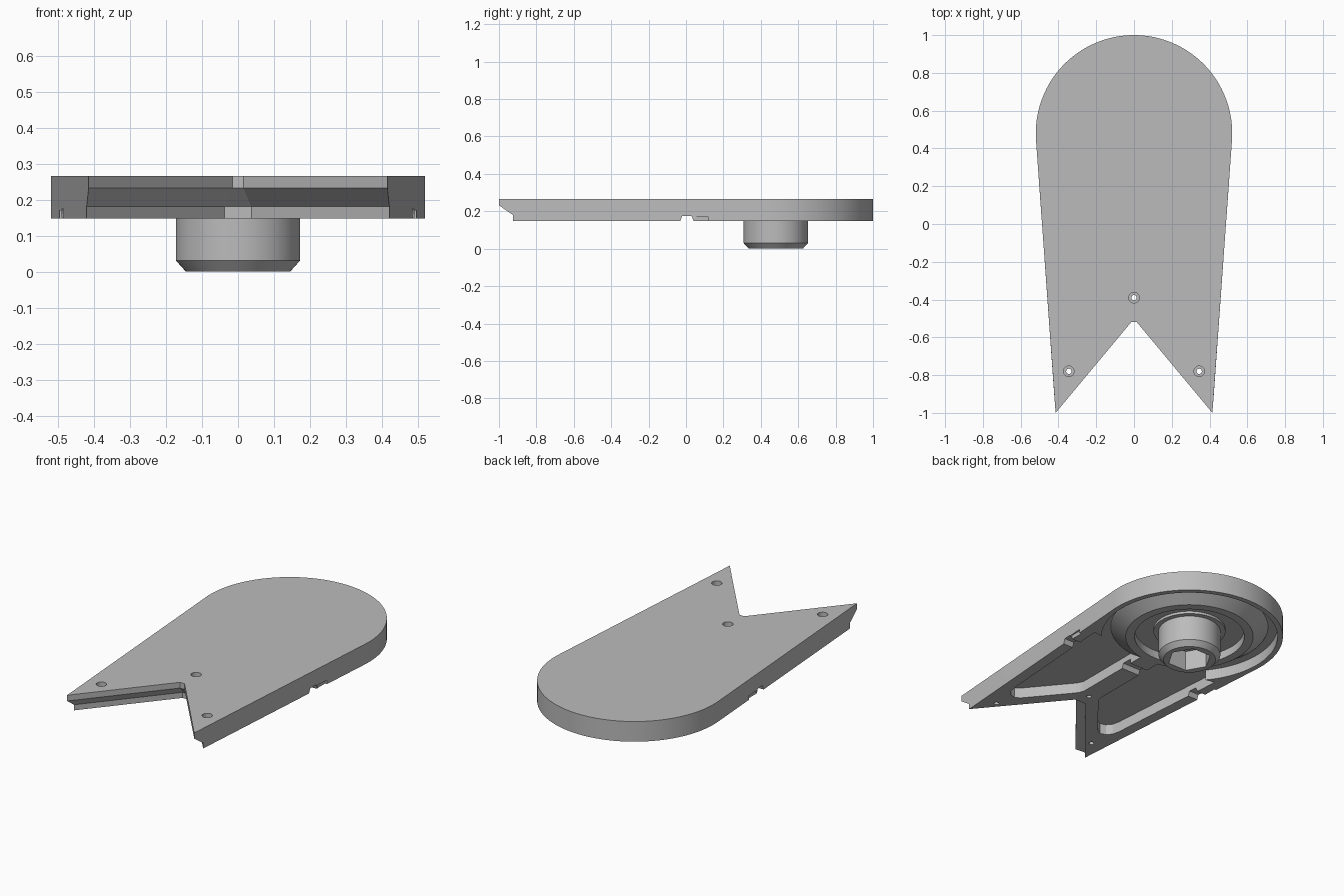
import bpy, bmesh, math

if "Cube" in bpy.data.objects:
    bpy.data.objects.remove(bpy.data.objects["Cube"])

grey = bpy.data.materials.new("plain_grey")
grey.use_nodes = True
grey.diffuse_color = (0.5, 0.5, 0.5, 1)
grey.node_tree.nodes["Principled BSDF"].inputs["Base Color"].default_value = (0.5, 0.5, 0.5, 1)

BOTTOM, TOP, FLOOR = 0.147, 0.266, 0.21
CY, R = 0.48, 0.52          # centre and radius of the round end


def finish(name, bm):
    bmesh.ops.recalc_face_normals(bm, faces=bm.faces)
    mesh = bpy.data.meshes.new(name)
    bm.to_mesh(mesh)
    bm.free()
    mesh.materials.append(grey)
    ob = bpy.data.objects.new(name, mesh)
    bpy.context.collection.objects.link(ob)
    return ob


def loft(name, rings, close=False):
    """Skin matching rings of points; cap the ends or close into a loop."""
    bm = bmesh.new()
    loops = [[bm.verts.new(p) for p in ring] for ring in rings]
    n = len(loops[0])
    pairs = list(zip(loops, loops[1:])) + ([(loops[-1], loops[0])] if close else [])
    for a, b in pairs:
        for i in range(n):
            j = (i + 1) % n
            bm.faces.new((a[i], a[j], b[j], b[i]))
    if not close:
        bm.faces.new(loops[0])
        bm.faces.new(loops[-1])
    return finish(name, bm)


def prism(name, pts, z0, z1):
    return loft(name, [[(x, y, z) for x, y in pts] for z in (z0, z1)])


def circle(r, n=64, cx=0, cy=CY):
    return [(cx + r * math.cos(2 * math.pi * i / n), cy + r * math.sin(2 * math.pi * i / n))
            for i in range(n)]


def lathe(name, profile, close=False):
    return loft(name, [[(x, y, z) for x, y in circle(r, 96)] for r, z in profile], close)


def activate(ob):
    bpy.ops.object.select_all(action='DESELECT')
    ob.select_set(True)
    bpy.context.view_layer.objects.active = ob


def cut(ob, cutter):
    activate(ob)
    mod = ob.modifiers.new("cut", 'BOOLEAN')
    mod.operation, mod.solver, mod.object = 'DIFFERENCE', 'EXACT', cutter
    bpy.ops.object.modifier_apply(modifier=mod.name)
    bpy.data.objects.remove(cutter)


def outline(shift):
    """Plate outline, with the tail notch moved forward by shift."""
    arc = [math.radians(-4 + 188 * i / 72) for i in range(73)]
    pts = [(R * math.cos(a), CY + R * math.sin(a)) for a in arc]
    tip_x, tip_y = 0.415 + 0.07 * shift, -1 + 0.92 * shift
    apex_x = 0.015 + 0.27 * shift
    apex_y = -0.52 + 0.68 * shift
    return pts + [(-tip_x, tip_y), (-apex_x, apex_y), (apex_x, apex_y), (tip_x, tip_y)]


# Plate with the undercut tail notch
levels = [(BOTTOM, 0.081), (0.18, 0.081), (0.232, 0), (TOP, 0)]
plate = loft("plate", [[(x, y, z) for x, y in outline(s)] for z, s in levels])

# Round recess and the two tail pockets underneath
cut(plate, prism("recess_cutter", circle(0.49, 96), 0.1, FLOOR))
pocket = [(0.06, 0.1), (0.06, -0.36), (0.068, -0.385), (0.085, -0.41), (0.28, -0.645),
          (0.31, -0.665), (0.345, -0.655), (0.37, -0.625), (0.38, -0.58), (0.435, 0.18)]
for side in (1, -1):
    cut(plate, prism("pocket_cutter", [(side * x, y) for x, y in pocket], 0.1, FLOOR))

# Cross slot through the side walls and small reliefs behind it
slot = [(-0.04, 0.1), (-0.03, 0.15), (-0.02, 0.175), (0.03, 0.175), (0.04, 0.15), (0.05, 0.1)]
cut(plate, loft("slot_cutter", [[(x, y, z) for y, z in slot] for x in (-0.6, 0.6)]))
for side in (1, -1):
    cut(plate, prism("relief_cutter", [(side * x, y) for x, y in
        ((0.483, 0.04), (0.6, 0.04), (0.6, 0.12), (0.483, 0.12))], 0.1, 0.17))

# Counterbored screw holes
for x, y in ((0, -0.39), (0.345, -0.78), (-0.345, -0.78)):
    cut(plate, prism("hole_cutter", circle(0.014, 24, x, y), 0.1, 0.3))
    cut(plate, prism("bore_cutter", circle(0.028, 24, x, y), 0.235, 0.3))

# Conical ring with its stepped inner well
ring = lathe("bearing_ring", [(0.44, 0.215), (0.435, 0.205), (0.355, BOTTOM), (0.305, BOTTOM),
                              (0.305, 0.195), (0.2, 0.195), (0.2, 0.18), (0.16, 0.18),
                              (0.16, 0.215)], close=True)

# End of the centre rib, low under the slot
rib_low = prism("rib_bridge", [(-0.06, -0.02), (0.06, -0.02), (0.06, 0.05), (-0.06, 0.05)], 0.175, 0.215)
rib_end = prism("rib_end", [(-0.06, 0.04), (0.06, 0.04), (0.06, 0.13), (-0.06, 0.13)], BOTTOM, 0.215)

# Chamfered hub with a hexagonal socket
hub = lathe("hub", [(0.145, 0), (0.172, 0.03), (0.172, 0.2)])
cut(hub, prism("socket_cutter", circle(0.122, 6), -0.05, 0.12))

for ob in (plate, ring, rib_low, rib_end, hub):
    activate(ob)
    bpy.ops.object.shade_smooth_by_angle(angle=math.radians(25))
